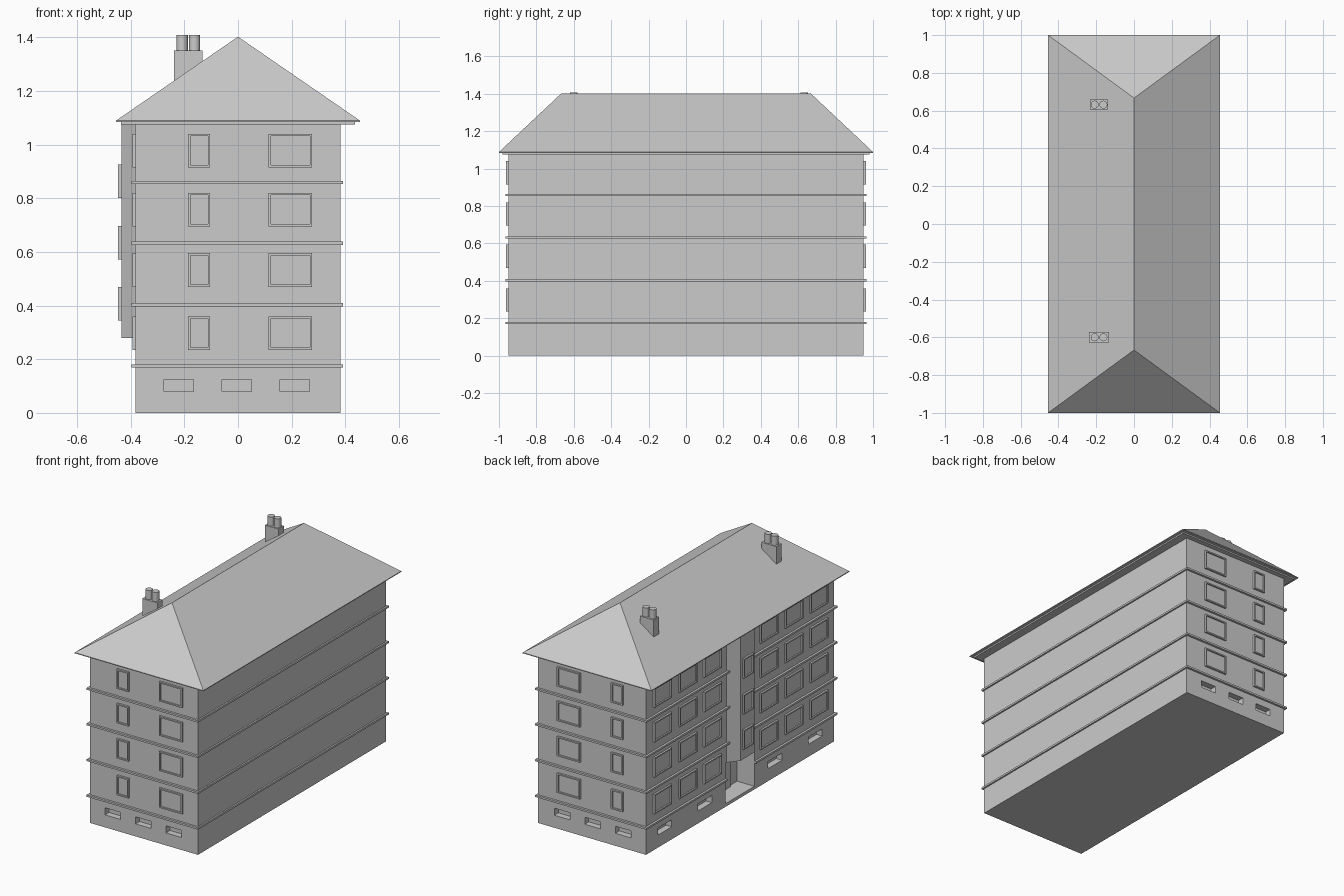
import bpy, bmesh, math
from mathutils import Matrix, Vector

if "Cube" in bpy.data.objects:
    bpy.data.objects.remove(bpy.data.objects["Cube"])


def make(name, bm):
    bmesh.ops.recalc_face_normals(bm, faces=bm.faces)
    me = bpy.data.meshes.new(name)
    bm.to_mesh(me)
    bm.free()
    ob = bpy.data.objects.new(name, me)
    bpy.context.collection.objects.link(ob)
    return ob


def add_box(bm, x0, x1, y0, y1, z0, z1):
    m = Matrix.Translation(((x0 + x1) / 2, (y0 + y1) / 2, (z0 + z1) / 2))
    m = m @ Matrix.Diagonal((x1 - x0, y1 - y0, z1 - z0, 1))
    return bmesh.ops.create_cube(bm, size=1, matrix=m)["verts"]


def box(name, *dims):
    bm = bmesh.new()
    add_box(bm, *dims)
    return make(name, bm)


def prism(name, outline, z0, z1):
    bm = bmesh.new()
    f = bm.faces.new([bm.verts.new((x, y, z0)) for x, y in outline])
    r = bmesh.ops.extrude_face_region(bm, geom=[f])
    bmesh.ops.translate(bm, vec=(0, 0, z1 - z0),
                        verts=[v for v in r["geom"] if isinstance(v, bmesh.types.BMVert)])
    return make(name, bm)


def cut(ob, cutter):
    cutter.hide_render = True
    mod = ob.modifiers.new("cut", "BOOLEAN")
    mod.operation, mod.solver, mod.object = "DIFFERENCE", "EXACT", cutter
    bpy.context.view_layer.objects.active = ob
    bpy.ops.object.modifier_apply(modifier=mod.name)


def window(name, normal, wall, centre, width, z0, z1):
    """Raised frame with a sunken pane on the wall facing 'normal'."""
    n = Vector(normal)
    a, b, out = centre - width / 2, centre + width / 2, 0.012
    bm = bmesh.new()
    if n.x:
        w = sorted((wall - 0.005 * n.x, wall + out * n.x))
        add_box(bm, *w, a, b, z0, z1)
    else:
        w = sorted((wall - 0.005 * n.y, wall + out * n.y))
        add_box(bm, a, b, *w, z0, z1)
    bm.normal_update()
    face = max(bm.faces, key=lambda f: f.normal.dot(n))
    bmesh.ops.inset_individual(bm, faces=[face], thickness=0.012)
    pane = bmesh.ops.extrude_discrete_faces(bm, faces=[face])["faces"][0]
    bmesh.ops.translate(bm, vec=n * -0.009, verts=pane.verts)
    return make(name, bm)


HX, HY = 0.382, 0.95

# Main block with basement openings and entrance recess
body = box("walls", -HX, HX, -HY, HY, 0, 1.08)
bm = bmesh.new()
for s in (-1, 1):
    for x in (-0.22, -0.004, 0.211):
        add_box(bm, x - 0.055, x + 0.055, s * HY - 0.04, s * HY + 0.04, 0.08, 0.125)
    for y in (0.355, 0.76):
        add_box(bm, -HX - 0.04, -HX + 0.04, s * y - 0.07, s * y + 0.07, 0.08, 0.125)
cut_vents = make("vent_cutter", bm)
portal = box("entrance_cutter", -0.5, -0.26, -0.145, 0.145, 0.02, 0.28)
cut(body, cut_vents)
cut(body, portal)

# Belt courses between the floors
for i, z in enumerate((0.175, 0.403, 0.632, 0.859)):
    belt = box(f"belt_course_{i}", -0.396, 0.392, -0.964, 0.964, z - 0.006, z + 0.006)
    if i == 0:
        cut(belt, portal)
for c in (cut_vents, portal):
    bpy.data.objects.remove(c)

# Entrance door
box("entrance_door", -0.272, -0.255, -0.06, 0.06, 0.02, 0.24)

# Projecting stair bay with its windows
prism("stair_bay", [(-0.37, -0.145), (-0.37, 0.145), (-0.385, 0.135),
                    (-0.435, 0.072), (-0.435, -0.072), (-0.385, -0.135)], 0.28, 1.08)
for i, z in enumerate((0.345, 0.571, 0.80)):
    window(f"stair_window_{i}", (-1, 0, 0), -0.435, 0, 0.1, z, z + 0.125)

# Apartment windows on each floor
for i, z in enumerate((0.235, 0.47, 0.695, 0.915)):
    for side, s, narrow, wide in (("front", -1, -0.145, 0.195), ("back", 1, -0.182, 0.16)):
        window(f"{side}_narrow_window_{i}", (0, s, 0), s * HY, narrow, 0.082, z, z + 0.125)
        window(f"{side}_wide_window_{i}", (0, s, 0), s * HY, wide, 0.162, z, z + 0.125)
    for j, y in enumerate((-0.79, -0.535, -0.285, 0.285, 0.535, 0.79)):
        window(f"side_window_{i}_{j}", (-1, 0, 0), -HX, y, 0.175, z, z + 0.125)

# Cornice and hipped roof
box("cornice", -0.436, 0.436, -0.982, 0.982, 1.075, 1.086)
bm = bmesh.new()
v = add_box(bm, -0.455, 0.455, -1, 1, 1.084, 1.089)
top = [f for f in bm.faces if f.calc_center_median().z > 1.088]
bmesh.ops.delete(bm, geom=top, context="FACES_ONLY")
corner = {(p.co.x > 0, p.co.y > 0): p for p in bm.verts if p.co.z > 1.088}
rf, rb = bm.verts.new((0, -0.667, 1.402)), bm.verts.new((0, 0.667, 1.402))
for sx in (False, True):
    bm.faces.new((corner[sx, False], corner[sx, True], rb, rf))
bm.faces.new((corner[False, False], corner[True, False], rf))
bm.faces.new((corner[False, True], corner[True, True], rb))
make("roof", bm)

# Chimneys with twin pots
for name, x, y, w in (("front", -0.185, -0.6, 0.106), ("back", -0.185, 0.632, 0.096)):
    box(f"{name}_chimney", x - w / 2, x + w / 2, y - 0.027, y + 0.027, 1.21, 1.35)
    for k, dx in enumerate((-0.023, 0.023)):
        bm = bmesh.new()
        bmesh.ops.create_cone(bm, cap_ends=True, segments=20, radius1=0.021, radius2=0.021,
                              depth=0.065, matrix=Matrix.Translation((x + dx, y, 1.3755)))
        pot = make(f"{name}_chimney_pot_{k}", bm)
        bpy.context.view_layer.objects.active = pot
        pot.select_set(True)
        bpy.ops.object.shade_smooth_by_angle(angle=math.radians(35))
        pot.select_set(False)
